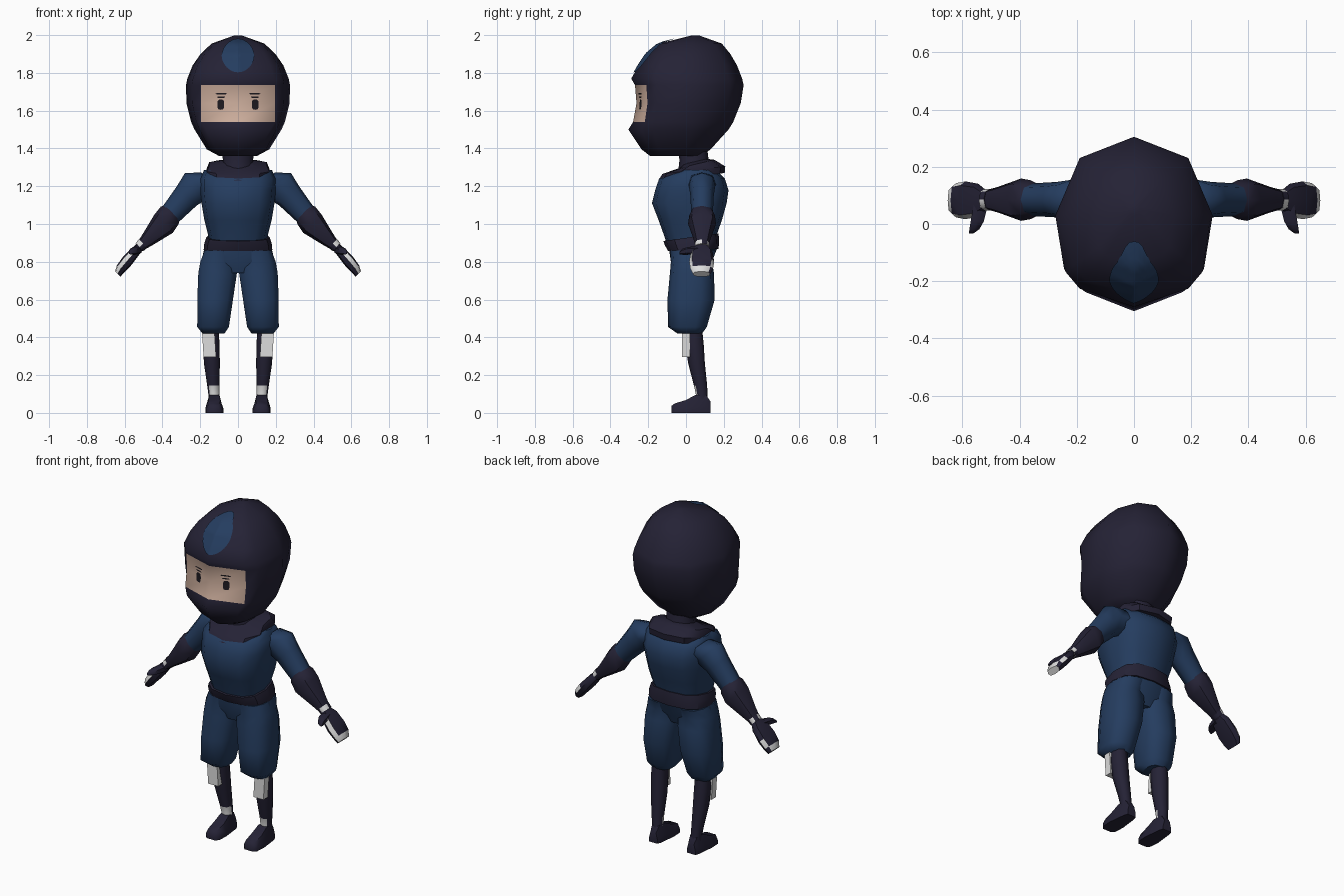
import bpy, bmesh, math
from mathutils import Vector
from mathutils.bvhtree import BVHTree

if "Cube" in bpy.data.objects:
    bpy.data.objects.remove(bpy.data.objects["Cube"])


def material(name, rgb):
    m = bpy.data.materials.new(name)
    m.diffuse_color = (*rgb, 1)
    m.use_nodes = True
    m.node_tree.nodes["Principled BSDF"].inputs["Base Color"].default_value = m.diffuse_color
    return m


DARK = material("dark_cloth", (0.018, 0.016, 0.036))
BLUE = material("blue_cloth", (0.018, 0.046, 0.115))
SKIN = material("skin", (0.62, 0.43, 0.34))
WHITE = material("white_wrap", (0.72, 0.72, 0.72))
BLACK = material("eye_black", (0.012, 0.010, 0.014))


def finish(name, bm, mats, mirror=False, angle=55):
    bmesh.ops.recalc_face_normals(bm, faces=bm.faces)
    me = bpy.data.meshes.new(name)
    bm.to_mesh(me)
    bm.free()
    for m in mats:
        me.materials.append(m)
    ob = bpy.data.objects.new(name, me)
    bpy.context.collection.objects.link(ob)
    bpy.ops.object.select_all(action='DESELECT')
    ob.select_set(True)
    bpy.context.view_layer.objects.active = ob
    bpy.ops.object.shade_smooth_by_angle(angle=math.radians(angle))
    if mirror:
        ob.modifiers.new("mirror", 'MIRROR').use_mirror_merge = False
    return ob


def loft(name, rings, mats, rule=None, mirror=False, angle=55):
    """Skin a list of point rings and cap both ends; rule(i, j) picks a material."""
    bm = bmesh.new()
    vs = [[bm.verts.new(p) for p in r] for r in rings]
    n = len(rings[0])
    for i in range(len(vs) - 1):
        for j in range(n):
            k = (j + 1) % n
            f = bm.faces.new((vs[i][j], vs[i][k], vs[i + 1][k], vs[i + 1][j]))
            f.material_index = rule(i, j) if rule else 0
    bm.faces.new(vs[0])
    cap = bm.faces.new(vs[-1])
    cap.material_index = rule(len(vs) - 2, 0) if rule else 0
    return finish(name, bm, mats, mirror, angle)


def ring(c, u, v, n=8, p=0.85):
    """Rounded-box section around c; starts on the -v side."""
    c, u, v, out = Vector(c), Vector(u), Vector(v), []
    for j in range(n):
        a = 2 * math.pi * j / n
        s, k = math.sin(a), -math.cos(a)
        out.append(c + u * math.copysign(abs(s) ** p, s) * (abs(s) > 1e-6)
                   + v * math.copysign(abs(k) ** p, k) * (abs(k) > 1e-6))
    return out


def level(z, cx, rx, y0, y1, tilt=0, n=8, p=0.85):
    return ring((cx, (y0 + y1) / 2, z), (rx, 0, 0), (0, (y1 - y0) / 2, tilt), n, p)


def arm_ring(x, z, a, b, y=0.085, p=0.85):
    return ring((x, y, z), (0.72 * a, 0, 0.7 * a), (0, b, 0), 8, p)


# Hooded head with a face opening at the front
def head_ring(z, w, x1, f, b, m=0.03):
    half = [(x1, f + (m - f) * 0.2), (0.89 * w, f + (m - f) * 0.38), (w, m),
            (0.69 * w, m + (b - m) * 0.73)]
    pts = [(0, f)] + half + [(0, b)] + [(-x, y) for x, y in reversed(half)]
    return [Vector((x, y, z)) for x, y in pts]


head = loft("hooded_head", [
    head_ring(1.36, 0.10, 0.07, -0.19, 0.08, 0.0),
    head_ring(1.395, 0.165, 0.115, -0.235, 0.13, 0.0),
    head_ring(1.50, 0.23, 0.17, -0.305, 0.225),
    head_ring(1.54, 0.248, 0.195, -0.28, 0.25),
    head_ring(1.64, 0.273, 0.195, -0.262, 0.29),
    head_ring(1.735, 0.275, 0.195, -0.27, 0.305),
    head_ring(1.77, 0.268, 0.19, -0.29, 0.297),
    head_ring(1.84, 0.24, 0.17, -0.25, 0.27),
    head_ring(1.90, 0.198, 0.14, -0.21, 0.235),
    head_ring(1.955, 0.14, 0.098, -0.145, 0.19),
    head_ring(1.998, 0.02, 0.014, 0.03, 0.07, 0.05),
], [DARK, SKIN], lambda i, j: int(i in (3, 4) and j in (0, 9)), angle=60)

tree = BVHTree.FromPolygons([v.co for v in head.data.vertices],
                            [p.vertices[:] for p in head.data.polygons])


# Thin plates laid on the head: outline(angle) gives x, z offsets
def patch(name, cx, cz, outline, mat, steps=1, n=24, lift=0.004, mirror=False):
    def onto(x, z):
        co, no, _, _ = tree.ray_cast(Vector((x, -1, z)), Vector((0, 1, 0)))
        return co + no * lift
    bm = bmesh.new()
    mid = bm.verts.new(onto(cx, cz))
    last = None
    for s in range(1, steps + 1):
        row = []
        for j in range(n):
            dx, dz = outline(2 * math.pi * j / n)
            row.append(bm.verts.new(onto(cx + dx * s / steps, cz + dz * s / steps)))
        for j in range(n):
            k = (j + 1) % n
            bm.faces.new((last[j], last[k], row[k], row[j]) if last else (mid, row[j], row[k]))
        last = row
    return finish(name, bm, [mat], mirror)


def oval(w, h, p=1.0):
    def f(a):
        c, s = math.cos(a), math.sin(a)
        return (w * math.copysign(abs(c) ** p, c), h * math.copysign(abs(s) ** p, s))
    return f


patch("forehead_emblem", 0, 1.888, oval(0.085, 0.088, 1.08), BLUE, steps=6, n=32, lift=0.006)
patch("eye", 0.09, 1.632, oval(0.018, 0.028, 0.6), BLACK, n=12, mirror=True)
patch("upper_lash", 0.088, 1.672, oval(0.022, 0.004, 0.6), BLACK, n=8, mirror=True)
patch("eyebrow", 0.088, 1.69, oval(0.03, 0.004, 0.6), BLACK, n=8, mirror=True)

# Neck and sloping collar
loft("neck", [level(1.29, 0, 0.085, -0.04, 0.13), level(1.335, 0, 0.08, -0.035, 0.12),
              level(1.42, 0, 0.085, -0.04, 0.11)], [DARK])
loft("collar", [level(1.25, 0, 0.168, -0.147, 0.205, 0.02, 10, 0.75),
                level(1.285, 0, 0.172, -0.125, 0.208, 0.02, 10, 0.75),
                level(1.318, 0, 0.158, -0.035, 0.15, 0.022, 10, 0.75),
                level(1.33, 0, 0.08, -0.02, 0.11, 0.015, 10, 0.75)], [DARK], angle=40)

# Tunic body
torso = [(0.89, 0.15, -0.10, 0.155), (0.95, 0.16, -0.12, 0.165), (1.02, 0.178, -0.145, 0.19),
         (1.11, 0.193, -0.18, 0.215), (1.18, 0.20, -0.163, 0.225), (1.24, 0.20, -0.142, 0.205),
         (1.285, 0.18, -0.06, 0.16)]
loft("tunic", [level(z, 0, rx, y0, y1, 0, 12, 0.75) for z, rx, y0, y1 in torso], [BLUE])

# Waist belt
loft("belt", [level(0.862, 0, 0.182, -0.095, 0.172, 0.005, 12, 0.75),
              level(0.90, 0, 0.178, -0.112, 0.176, 0.012, 12, 0.75),
              level(0.93, 0, 0.168, -0.12, 0.172, 0.02, 12, 0.75)], [DARK], angle=40)

# Baggy trousers
loft("trouser_hips", [level(0.74, 0, 0.15, -0.06, 0.11, 0, 12, 0.75),
                      level(0.80, 0, 0.195, -0.08, 0.135, 0, 12, 0.75),
                      level(0.87, 0, 0.178, -0.09, 0.165, 0, 12, 0.75)], [BLUE])
legs = [(0.42, 0.13, 0.06, -0.045, 0.085), (0.455, 0.132, 0.087, -0.095, 0.11),
        (0.60, 0.121, 0.098, -0.098, 0.152), (0.74, 0.108, 0.106, -0.085, 0.148),
        (0.80, 0.103, 0.10, -0.08, 0.138), (0.86, 0.092, 0.088, -0.085, 0.16)]
loft("trouser_leg", [level(z, cx, rx, y0, y1, 0, 10, 0.75) for z, cx, rx, y0, y1 in legs],
     [BLUE], mirror=True)

# Lower legs with ankle wraps at the front
shins = [(0.06, 0.125, 0.032, 0.05, 0.118), (0.09, 0.127, 0.029, 0.054, 0.114),
         (0.145, 0.131, 0.032, 0.042, 0.112), (0.26, 0.138, 0.042, 0.012, 0.10),
         (0.36, 0.142, 0.044, -0.004, 0.094), (0.45, 0.142, 0.04, -0.01, 0.085)]
loft("lower_leg", [level(z, cx, rx, y0, y1) for z, cx, rx, y0, y1 in shins], [DARK, WHITE],
     lambda i, j: int(i == 1 and j in (0, 7, 6)), mirror=True)

# Knee guards
bm = bmesh.new()
bmesh.ops.create_cube(bm, size=1)
for v in bm.verts:
    v.co = (0.153 + v.co.x * 0.066 + v.co.z * 0.008, 0.0 + v.co.y * 0.042, 0.358 + v.co.z * 0.126)
finish("knee_guard", bm, [WHITE], mirror=True, angle=30)

# Shoes, lofted from toe to heel
shoe = [(-0.078, 0.028, 0.036), (-0.06, 0.044, 0.05), (0.0, 0.048, 0.068),
        (0.05, 0.042, 0.095), (0.105, 0.036, 0.098), (0.13, 0.028, 0.06)]
loft("shoe", [[Vector((0.125 + x * w, y, z * h)) for x, z in
               ((-1, 0), (1, 0), (1, 0.35), (0.65, 1), (-0.65, 1), (-1, 0.35))]
              for y, w, h in shoe], [DARK], mirror=True, angle=50)

# Sleeves and flared forearm guards
loft("sleeve", [arm_ring(0.13, 1.21, 0.09, 0.075), arm_ring(0.215, 1.205, 0.092, 0.07),
                arm_ring(0.27, 1.15, 0.073, 0.062), arm_ring(0.375, 1.03, 0.056, 0.056)],
     [BLUE], mirror=True)
loft("forearm_guard", [arm_ring(0.345, 1.065, 0.052, 0.055), arm_ring(0.362, 1.045, 0.066, 0.068),
                       arm_ring(0.395, 1.0, 0.068, 0.074), arm_ring(0.475, 0.92, 0.04, 0.045),
                       arm_ring(0.53, 0.868, 0.022, 0.03)], [DARK], mirror=True, angle=50)

# Wrist wrap, hand with white edging, and thumb
loft("wrist_wrap", [arm_ring(0.502, 0.897, 0.032, 0.038), arm_ring(0.522, 0.877, 0.029, 0.037)],
     [DARK, WHITE], lambda i, j: int(j in (0, 1, 3)), mirror=True)
hand = [(0.515, 0.885, 0.02, 0.03), (0.545, 0.853, 0.027, 0.058), (0.59, 0.80, 0.031, 0.066),
        (0.622, 0.762, 0.027, 0.06), (0.637, 0.735, 0.02, 0.046)]
loft("hand", [arm_ring(x, z, a, b, 0.083, 0.7) for x, z, a, b in hand], [DARK, WHITE],
     lambda i, j: int((i in (1, 2, 3) and j == 0) or (i == 3 and j in (1, 2)) or (i == 2 and j == 3)),
     mirror=True, angle=50)
thumb = [(0.535, 0.07, 0.86, 0.028), (0.548, 0.01, 0.858, 0.026),
         (0.558, -0.018, 0.853, 0.02), (0.57, -0.034, 0.846, 0.008)]
loft("thumb", [ring((x, y, z), (r, 0, 0), (0, 0, r * 0.8), 6) for x, y, z, r in thumb],
     [DARK], mirror=True)
